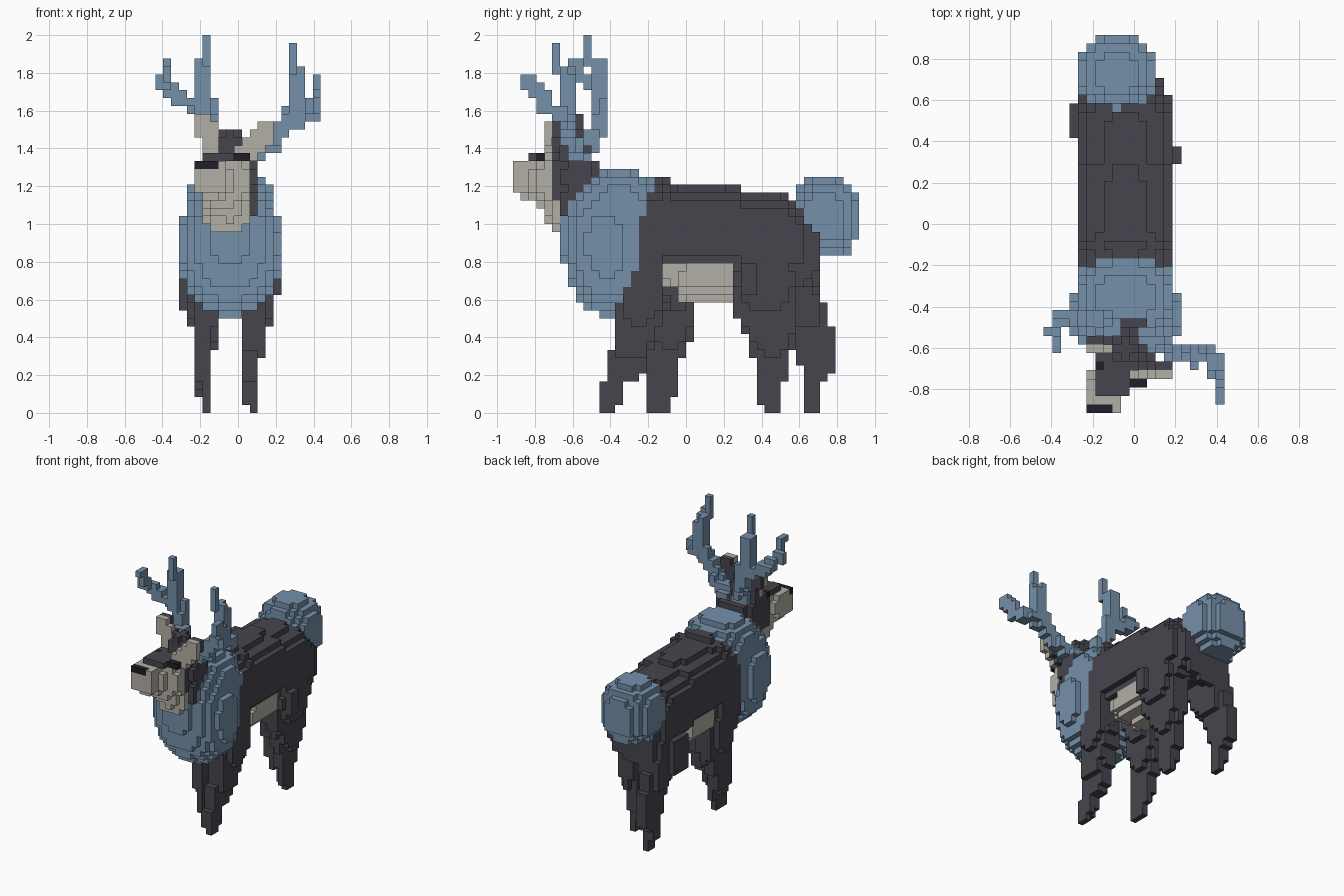
import bpy
import bmesh
import math
from mathutils import Vector

cube = bpy.data.objects.get("Cube")
if cube:
    bpy.data.objects.remove(cube)

CELL = 1 / 24
NX, NY, NZ = 21, 44, 48
MID = -0.042  # symmetry plane of the body


def material(name, rgb):
    m = bpy.data.materials.new(name)
    m.use_nodes = True
    m.diffuse_color = (*rgb, 1)
    bsdf = m.node_tree.nodes["Principled BSDF"]
    bsdf.inputs["Base Color"].default_value = (*rgb, 1)
    bsdf.inputs["Roughness"].default_value = 0.9
    return m


MATS = [material("slate_blue", (0.178, 0.28, 0.4)),
        material("charcoal", (0.062, 0.06, 0.075)),
        material("warm_grey", (0.45, 0.43, 0.38)),
        material("near_black", (0.014, 0.013, 0.021))]
BLUE, DARK, PALE, BLACK = range(4)


# Shapes: each returns a test for a cell centre
def ellipsoid(centre, radii, power=2, turn=0.0, tilt=0.0):
    c = Vector(centre)
    ct, st, ci, si = math.cos(turn), math.sin(turn), math.cos(tilt), math.sin(tilt)

    def inside(p):
        d = p - c
        x, y = ct * d.x + st * d.y, ct * d.y - st * d.x
        y, z = ci * y + si * d.z, ci * d.z - si * y
        return sum(abs(v / r) ** power for v, r in zip((x, y, z), radii)) <= 1
    return inside


def box(low, high):
    return lambda p: all(a <= v <= b for a, v, b in zip(low, p, high))


def loft(axis, stations, power):
    """Stations: (position, centre a, centre b, radius a, radius b)."""
    a, b = [k for k in range(3) if k != axis]

    def inside(p):
        t = p[axis]
        for s, e in zip(stations, stations[1:]):
            if s[0] <= t <= e[0]:
                f = (t - s[0]) / (e[0] - s[0])
                ca, cb, ra, rb = [u + (v - u) * f for u, v in zip(s[1:], e[1:])]
                return abs((p[a] - ca) / ra) ** power + abs((p[b] - cb) / rb) ** power <= 1
        return False
    return inside


def tube(points, radius):
    pts = [Vector(q) for q in points]

    def inside(p):
        for s, e in zip(pts, pts[1:]):
            d = e - s
            f = min(1, max(0, (p - s).dot(d) / d.length_squared))
            if (s + d * f - p).length <= radius:
                return True
        return False
    return inside


def centre(c):
    return Vector(((c[0] + 0.5 - NX / 2) * CELL, (c[1] + 0.5 - NY / 2) * CELL, (c[2] + 0.5) * CELL))


CELLS = {(i, j, k): centre((i, j, k)) for i in range(NX) for j in range(NY) for k in range(NZ)}
filled = {}


def part(name, shapes, colour):
    """Fill cells; later parts replace earlier ones. Colour is an index or a rule."""
    for c, p in CELLS.items():
        if any(s(p) for s in shapes):
            filled[c] = (name, colour(p) if callable(colour) else colour)


# Torso and belly
part("belly", [loft(1, [(-0.12, MID, 0.74, 0.16, 0.06), (-0.04, MID, 0.74, 0.17, 0.08),
                        (-0.02, MID, 0.72, 0.18, 0.12), (0.24, MID, 0.72, 0.18, 0.12)], 2.2)], PALE)
part("torso", [loft(1, [(-0.45, MID, 0.92, 0.18, 0.27), (-0.1, MID, 1.0, 0.24, 0.24),
                        (-0.05, MID, 0.98, 0.24, 0.225), (0.28, MID, 0.97, 0.24, 0.22),
                        (0.31, MID, 0.94, 0.24, 0.215),
                        (0.55, MID, 0.93, 0.24, 0.22), (0.69, MID, 0.84, 0.18, 0.2)], 2.6)], DARK)

# Legs in mid stride: (height, x, y, half width, half depth)
LEGS = {
    "front_left_leg": [(0, 0.083, -0.41, 0.03, 0.05), (0.12, 0.062, -0.4, 0.046, 0.055),
                       (0.22, 0.062, -0.32, 0.046, 0.1), (0.38, 0.08, -0.28, 0.07, 0.11),
                       (0.55, 0.09, -0.24, 0.09, 0.14), (0.75, 0.1, -0.23, 0.09, 0.12),
                       (0.95, 0.1, -0.22, 0.07, 0.08)],
    "front_right_leg": [(0, -0.167, -0.13, 0.03, 0.06), (0.13, -0.17, -0.125, 0.036, 0.065),
                        (0.2, -0.19, -0.125, 0.046, 0.07),
                        (0.38, -0.18, -0.09, 0.06, 0.11), (0.55, -0.17, -0.07, 0.09, 0.13),
                        (0.75, -0.18, -0.15, 0.1, 0.14), (0.95, -0.18, -0.18, 0.07, 0.08)],
    "hind_left_leg": [(0, 0.083, 0.445, 0.03, 0.047), (0.2, 0.062, 0.46, 0.046, 0.07),
                      (0.4, 0.08, 0.45, 0.06, 0.125), (0.55, 0.09, 0.42, 0.08, 0.175),
                      (0.72, 0.1, 0.42, 0.09, 0.19), (0.95, 0.08, 0.42, 0.08, 0.1)],
    "hind_right_leg": [(0, -0.167, 0.655, 0.03, 0.047), (0.15, -0.18, 0.665, 0.04, 0.06),
                       (0.22, -0.19, 0.7, 0.046, 0.09), (0.4, -0.19, 0.67, 0.055, 0.115),
                       (0.55, -0.18, 0.6, 0.08, 0.14), (0.72, -0.18, 0.54, 0.1, 0.16),
                       (0.95, -0.16, 0.5, 0.08, 0.1)],
}
for leg, stations in LEGS.items():
    part(leg, [loft(2, stations, 3)], DARK)
part("left_thigh", [box((0.1, 0.28, 0.63), (0.23, 0.38, 0.79))], DARK)
part("right_thigh", [box((-0.32, 0.42, 0.55), (-0.2, 0.58, 0.79))], DARK)

# Neck and head, turned to one side; pale face and throat
SKULL = Vector((-0.05, -0.6, 1.25))
TURN = -0.35


def head_colour(p):
    edge = -0.72 if p.z > 1.12 else -0.58
    return PALE if p.z < 1.34 and p.y < edge and p.x < 0.07 else DARK


part("head", [ellipsoid(SKULL, (0.15, 0.16, 0.12), 2.6, TURN),
              ellipsoid((-0.06, -0.7, 1.23), (0.13, 0.09, 0.11), 4),
              ellipsoid((-0.13, -0.79, 1.24), (0.095, 0.14, 0.1), 4, TURN),
              box((-0.19, -0.83, 1.33), (-0.02, -0.55, 1.37)),
              ellipsoid((-0.08, -0.69, 1.14), (0.12, 0.11, 0.1)),
              ellipsoid((-0.05, -0.62, 1.1), (0.15, 0.125, 0.18)),
              ellipsoid((-0.04, -0.6, 1.4), (0.08, 0.08, 0.1))], head_colour)
part("nose", [box((-0.24, -0.92, 1.28), (-0.1, -0.87, 1.33))], BLACK)
part("eyes", [box((-0.02, -0.79, 1.33), (0.07, -0.74, 1.37)),
              box((-0.2, -0.71, 1.33), (-0.14, -0.66, 1.37))], BLACK)

# Ears: pale in front, dark behind
part("left_ear", [tube([(0.05, -0.715, 1.38), (0.14, -0.715, 1.49)], 0.056)],
     lambda p: PALE if p.y < -0.7 else DARK)
part("right_ear", [tube([(-0.12, -0.59, 1.4), (-0.19, -0.59, 1.54)], 0.056)],
     lambda p: PALE if p.y < -0.57 else DARK)

# Ruff and tail
part("ruff", [ellipsoid((MID, -0.425, 0.88), (0.275, 0.235, 0.37), 2.15, 0, 0.1),
              ellipsoid((MID, -0.35, 1.08), (0.235, 0.21, 0.212), 2.5)], BLUE)
part("tail", [ellipsoid((-0.085, 0.74, 1.035), (0.195, 0.185, 0.22), 2.3)], BLUE)

# Antlers
part("left_antler", [
    tube([(0.06, -0.56, 1.36), (0.16, -0.6, 1.41), (0.23, -0.62, 1.5), (0.3, -0.62, 1.6)], 0.048),
    tube([(0.31, -0.625, 1.58), (0.31, -0.63, 1.78)], 0.046),
    tube([(0.292, -0.65, 1.8), (0.292, -0.688, 1.86), (0.292, -0.688, 1.94)], 0.03),
    tube([(0.28, -0.62, 1.56), (0.38, -0.65, 1.57), (0.41, -0.73, 1.62)], 0.046),
    tube([(0.41, -0.73, 1.64), (0.42, -0.79, 1.71), (0.42, -0.84, 1.77)], 0.038)], BLUE)
part("right_antler", [
    tube([(-0.08, -0.54, 1.36), (-0.12, -0.5, 1.46), (-0.15, -0.45, 1.55),
          (-0.19, -0.45, 1.65), (-0.19, -0.45, 1.85)], 0.048),
    tube([(-0.19, -0.46, 1.84), (-0.167, -0.52, 1.88), (-0.167, -0.52, 1.99)], 0.03),
    tube([(-0.16, -0.44, 1.63), (-0.3, -0.44, 1.65), (-0.35, -0.47, 1.7)], 0.044),
    tube([(-0.35, -0.47, 1.7), (-0.42, -0.53, 1.75)], 0.036),
    tube([(-0.38, -0.54, 1.77), (-0.38, -0.59, 1.86)], 0.032)], BLUE)


# Turn the filled cells into blocky meshes, one object per part
def block_mesh(name):
    bm = bmesh.new()
    for c, (owner, mat) in filled.items():
        if owner != name:
            continue
        for axis in range(3):
            for side in (0, 1):
                n = list(c)
                n[axis] += 2 * side - 1
                if tuple(n) in filled:
                    continue
                u, v = (axis + 1) % 3, (axis + 2) % 3
                corners = []
                for du, dv in ((0, 0), (1, 0), (1, 1), (0, 1)):
                    q = list(c)
                    q[axis] += side
                    q[u] += du
                    q[v] += dv
                    corners.append(bm.verts.new(centre([w - 0.5 for w in q])))
                face = bm.faces.new(corners if side else corners[::-1])
                face.material_index = mat
    bmesh.ops.remove_doubles(bm, verts=bm.verts, dist=CELL / 10)
    mesh = bpy.data.meshes.new(name)
    bm.to_mesh(mesh)
    bm.free()
    for m in MATS:
        mesh.materials.append(m)
    bpy.context.scene.collection.objects.link(bpy.data.objects.new(name, mesh))


for part_name in sorted({owner for owner, _ in filled.values()}):
    block_mesh(part_name)
